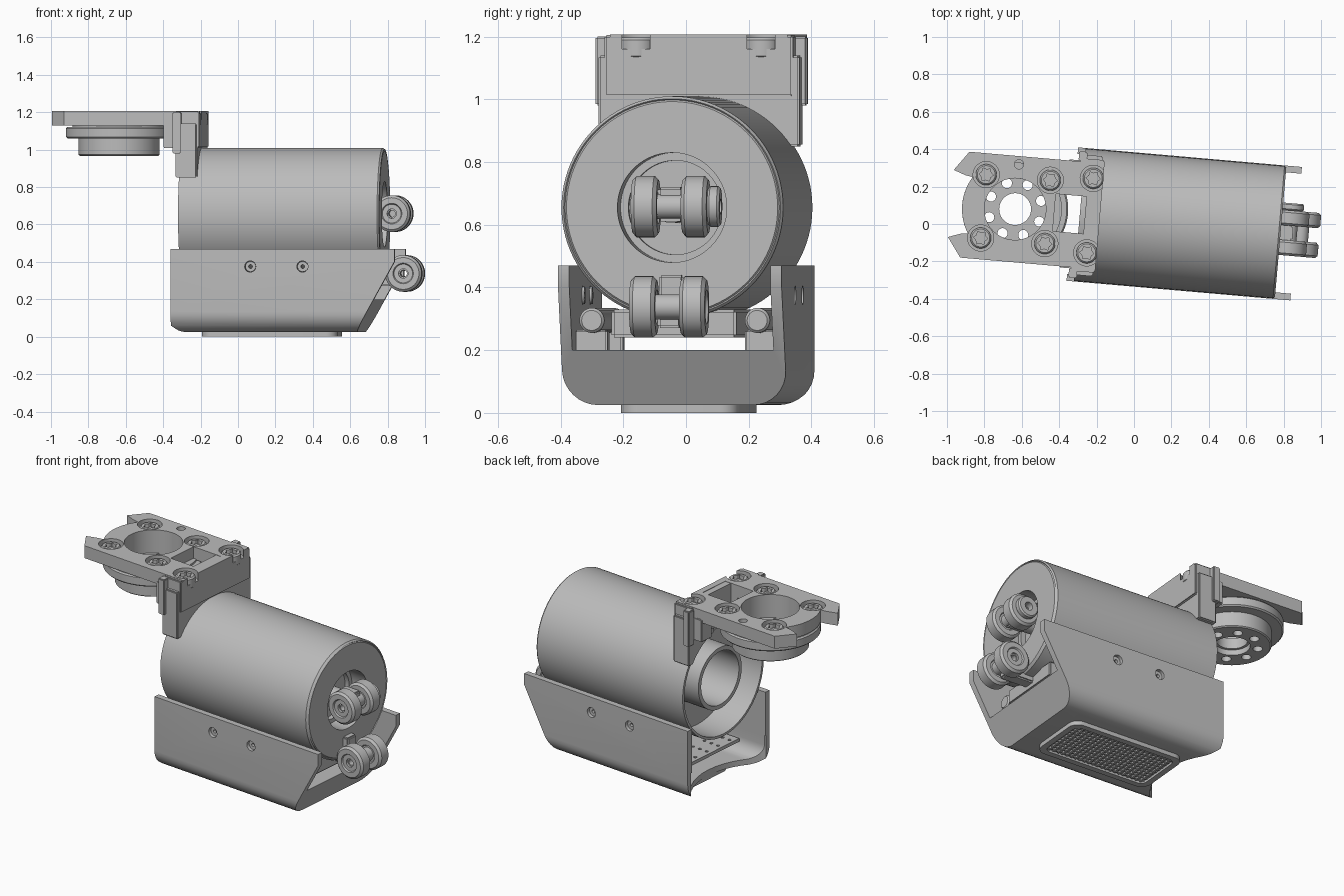
import bpy, bmesh, math
from mathutils import Matrix, Vector

cube = bpy.data.objects.get("Cube")
if cube:
    bpy.data.objects.remove(cube)

grey = bpy.data.materials.new("plain grey")
grey.use_nodes = True
grey.diffuse_color = (0.5, 0.5, 0.5, 1)
grey.node_tree.nodes["Principled BSDF"].inputs["Base Color"].default_value = (0.5, 0.5, 0.5, 1)
parts = []


def finish(bm, name):
    bmesh.ops.remove_doubles(bm, verts=bm.verts, dist=1e-5)
    bmesh.ops.recalc_face_normals(bm, faces=bm.faces)
    me = bpy.data.meshes.new(name)
    bm.to_mesh(me)
    bm.free()
    me.materials.append(grey)
    ob = bpy.data.objects.new(name, me)
    bpy.context.scene.collection.objects.link(ob)
    parts.append(ob)
    return ob


def place(axis, a, b, t):
    """Put a 2D point (a, b) at distance t along an axis."""
    return {"x": (t, a, b), "y": (a, t, b), "z": (a, b, t)}[axis]


def prism(name, pts, axis, lo, hi):
    bm = bmesh.new()
    f = bm.faces.new([bm.verts.new(place(axis, a, b, lo)) for a, b in pts])
    ext = bmesh.ops.extrude_face_region(bm, geom=[f])["geom"]
    step = Vector(place(axis, 0, 0, hi - lo))
    bmesh.ops.translate(bm, vec=step, verts=[v for v in ext if isinstance(v, bmesh.types.BMVert)])
    return finish(bm, name)


def box(name, x, y, z, bevel=0.0):
    ob = prism(name, [(x[0], y[0]), (x[1], y[0]), (x[1], y[1]), (x[0], y[1])], "z", *z)
    if bevel:
        bm = bmesh.new()
        bm.from_mesh(ob.data)
        bmesh.ops.bevel(bm, geom=bm.edges[:], offset=bevel, segments=2, affect="EDGES")
        bm.to_mesh(ob.data)
        bm.free()
    return ob


def lathe(name, axis, c, profile, n=64):
    """Spin a closed profile of (distance, radius) about an axis through c."""
    bm = bmesh.new()
    rings = []
    for k in range(n):
        a = math.tau * k / n
        rings.append([bm.verts.new(place(axis, c[0] + r * math.cos(a), c[1] + r * math.sin(a), t))
                      for t, r in profile])
    m = len(profile)
    for k in range(n):
        p, q = rings[k], rings[(k + 1) % n]
        for i in range(m):
            j = (i + 1) % m
            if profile[i][1] or profile[j][1]:
                bm.faces.new((p[i], p[j], q[j], q[i]))
    bmesh.ops.dissolve_degenerate(bm, dist=1e-6, edges=bm.edges)
    return finish(bm, name)


def disc(name, axis, c, r, lo, hi, hole=0.0, ch=0.0, n=48):
    prof = [(lo, hole), (lo, r - ch), (lo + ch, r), (hi - ch, r), (hi, r - ch), (hi, hole)]
    if not ch:
        prof = [(lo, hole), (lo, r), (hi, r), (hi, hole)]
    return lathe(name, axis, c, prof, n)


def cut(ob, *cutters):
    for c in cutters:
        mod = ob.modifiers.new("cut", "BOOLEAN")
        mod.operation, mod.object, mod.solver = "DIFFERENCE", c, "EXACT"
    bpy.context.view_layer.update()
    me = bpy.data.meshes.new_from_object(ob.evaluated_get(bpy.context.evaluated_depsgraph_get()))
    ob.modifiers.clear()
    ob.data = me
    for c in cutters:
        parts.remove(c)
        bpy.data.objects.remove(c)


def arc(cx, cy, r, a0, a1, n=8):
    return [(cx + r * math.cos(math.radians(a0 + (a1 - a0) * i / n)),
             cy + r * math.sin(math.radians(a0 + (a1 - a0) * i / n))) for i in range(n + 1)]


def round_rect(x, y, r):
    return (arc(x[0] + r, y[0] + r, r, 180, 270) + arc(x[1] - r, y[0] + r, r, 270, 360)
            + arc(x[1] - r, y[1] - r, r, 0, 90) + arc(x[0] + r, y[1] - r, r, 90, 180))


# Barrel: open shell behind with an inner tube, bored cap in front
AXIS = (0, 0.655)
lathe("barrel", "x", AXIS, [
    (0.64, 0), (0.64, 0.15), (0.67, 0.15), (0.67, 0.175), (0.785, 0.175), (0.785, 0.338),
    (0.78, 0.343), (0.785, 0.347), (0.775, 0.355), (-0.293, 0.355), (-0.293, 0.34), (-0.1, 0.34),
    (-0.1, 0.19), (-0.27, 0.19), (-0.27, 0.165), (0, 0.165), (0, 0)], 96)

# Tray: rounded trough with sloped nose, scooped tail and screw holes
outer = [(0.358, 0.47), (-0.358, 0.47)] + arc(-0.248, 0.135, 0.11, 180, 270) + arc(0.248, 0.135, 0.11, 270, 360)
inner = [(0.322, 0.6), (-0.322, 0.6)] + arc(-0.242, 0.14, 0.08, 180, 270) + arc(0.242, 0.14, 0.08, 270, 360)
tray = prism("tray", outer, "x", -0.333, 0.868)
cavity = prism("cavity", inner, "x", -0.4, 0.65)
mouth = box("mouth", (0.6, 1), (-0.322, 0.322), (0.2, 0.6))
nose = prism("nose", [(0.868, 0.4), (0.66, 0.025), (0.6, -0.083), (1, -0.083), (1, 0.4)], "y", -0.5, 0.5)
scoop = disc("scoop", "z", (-0.625, 0), 0.44, -0.1, 0.2)
holes = [disc("hole", "y", (x, 0.375), 0.03, -0.5, 0.5, n=24) for x in (0.095, 0.375)]
cut(tray, cavity, mouth, nose, scoop, *holes)
for x in (0.095, 0.375):
    for s in (-1, 1):
        lo, hi = sorted((s * 0.315, s * 0.34))
        disc("tray_screw", "y", (x, 0.375), 0.028, lo, hi, 0.01, n=24)

# Foot pad with ribbed inset
pad = prism("foot_pad", round_rect((-0.185, 0.545), (-0.19, 0.19), 0.06), "z", 0, 0.03)
cut(pad, prism("inset", round_rect((-0.15, 0.51), (-0.155, 0.155), 0.04), "z", -0.01, 0.015))
for i in range(22):
    x = -0.13 + 0.029 * i
    box("pad_rib", (x, x + 0.012), (-0.145, 0.145), (0.004, 0.016))
for i in range(10):
    y = -0.14 + 0.03 * i
    box("pad_cross_rib", (-0.145, 0.505), (y, y + 0.01), (0.008, 0.016))

# Inside the tray: perforated board, slider and guide rods
board = box("board", (-0.16, 0.58), (-0.3, 0.3), (0.12, 0.14))
cut(board, *[disc("hole", "z", (-0.13 + 0.05 * (i % 3), -0.25 + 0.1 * (i // 3)), 0.01, 0.1, 0.16, n=10)
             for i in range(18)])
box("slider", (0, 0.72), (-0.2, 0.2), (0.24, 0.33), 0.008)
for s in (-1, 1):
    disc("guide_rod", "x", (s * 0.265, 0.295), 0.04, -0.1, 0.7, ch=0.008, n=32)
    y = sorted((s * 0.22, s * 0.325))
    for x in (0, 0.56):
        box("rod_support", (x, x + 0.08), y, (0.13, 0.265), 0.006)


# Roller pairs on cross pins
def roller_pair(name, x, z):
    for s in (-1, 1):
        lo, hi = s * 0.08 - 0.041, s * 0.08 + 0.041
        lathe(name + "_roller", "y", (x, z), [
            (lo + 0.008, 0.025), (lo + 0.008, 0.05), (lo, 0.055), (lo, 0.085), (lo + 0.012, 0.098),
            (hi - 0.012, 0.098), (hi, 0.085), (hi, 0.055), (hi - 0.008, 0.05), (hi - 0.008, 0.025)], 48)
    disc(name + "_pin", "y", (x, z), 0.04, -0.1, 0.1, 0.018, n=32)


roller_pair("upper", 0.833, 0.658)
roller_pair("lower", 0.895, 0.338)
disc("upper_bolt_head", "y", (0.833, 0.658), 0.065, 0.12, 0.16, 0.025, 0.008, 32)
disc("upper_rod", "x", AXIS, 0.05, 0.62, 0.81, n=32)
box("upper_knuckle", (0.74, 0.85), (-0.04, 0.04), (0.61, 0.72), 0.008)
box("lower_knuckle", (0.7, 0.89), (-0.038, 0.038), (0.27, 0.375), 0.008)
box("lower_stop", (0.72, 0.82), (-0.04, 0.04), (0.31, 0.44), 0.008)

# Saddle gripping the rear of the barrel
saddle = box("saddle", (-0.31, -0.195), (-0.322, 0.322), (0.85, 1.14), 0.006)
saddle_top = box("saddle_top", (-0.315, -0.185), (-0.302, 0.302), (1.01, 1.205), 0.006)
window = (-0.43, -0.225), (-0.1, 0.1)
for ob in (saddle, saddle_top):
    cut(ob, disc("cutter", "x", AXIS, 0.35, -0.5, 0.2, n=96),
        box("gap", (-0.5, -0.265), window[1], (0.9, 1.3)))
for s in (-1, 1):
    y = sorted((s * 0.29, s * 0.338))
    box("saddle_clip", (-0.325, -0.28), y, (0.98, 1.2), 0.005)
    y = sorted((s * 0.2, s * 0.29))
    box("arm_lug", (-0.378, -0.3), y, (1.01, 1.15), 0.005)

# Arm plate with two ears, bore, window and screw wells
HUB = (-0.64, 0)
ear = [(-0.92, 0.157), (-0.985, 0.18), (-0.91, 0.284)]
edge = [(-0.185, 0.284), (-0.185, -0.284)]
arm = prism("arm_plate", arc(0 + HUB[0], 0, 0.284, 212, 148, 16) + ear + edge
            + [(x, -y) for x, y in reversed(ear)], "z", 1.13, 1.207)
screws = [(x, s * y) for x, y in ((-0.81, 0.17), (-0.466, 0.17), (-0.238, 0.2)) for s in (-1, 1)]
wells = [disc("well", "z", c, 0.07, 1.16, 1.3, n=32) for c in screws]
cut(arm, disc("bore", "z", HUB, 0.165, 1, 1.3, n=64), box("window", *window, (1, 1.3)),
    disc("pin_hole", "z", (-0.64, 0.24), 0.025, 1, 1.3, n=20), *wells)
cut(saddle_top, *[disc("well", "z", c, 0.07, 1.16, 1.3, n=32) for c in screws[4:]])

# Star-socket screws
for c in screws:
    head = disc("arm_screw", "z", c, 0.056, 1.13, 1.198, ch=0.008, n=32)
    star = [(c[0] + r * math.cos(k * math.pi / 6), c[1] + r * math.sin(k * math.pi / 6))
            for k, r in enumerate((0.038, 0.027) * 6)]
    cut(head, prism("socket", star, "z", 1.175, 1.25))

# Hub discs hanging below the arm
disc("hub_collar", "z", HUB, 0.284, 1.06, 1.122, 0.165, 0.008, 80)
disc("hub_spacer", "z", HUB, 0.25, 1.115, 1.135, 0.165, n=64)
flange = lathe("hub_flange", "z", HUB, [
    (0.967, 0.1), (0.967, 0.21), (0.973, 0.217), (1.065, 0.217), (1.065, 0.085), (1.0, 0.085), (1.0, 0.1)], 64)
cut(flange, *[disc("hole", "z", (HUB[0] + 0.145 * math.cos(a), 0.145 * math.sin(a)), 0.027, 0.9, 1.1, n=16)
              for a in (math.tau * (k + 0.5) / 8 for k in range(8))])

# Smooth round faces and turn the whole assembly slightly
bpy.ops.object.select_all(action="DESELECT")
turn = Matrix.Translation((0.002, 0.024, 0)) @ Matrix.Rotation(math.radians(-5), 4, "Z")
for ob in parts:
    ob.matrix_world = turn
    ob.select_set(True)
bpy.context.view_layer.objects.active = parts[0]
bpy.ops.object.shade_smooth_by_angle(angle=math.radians(30))
